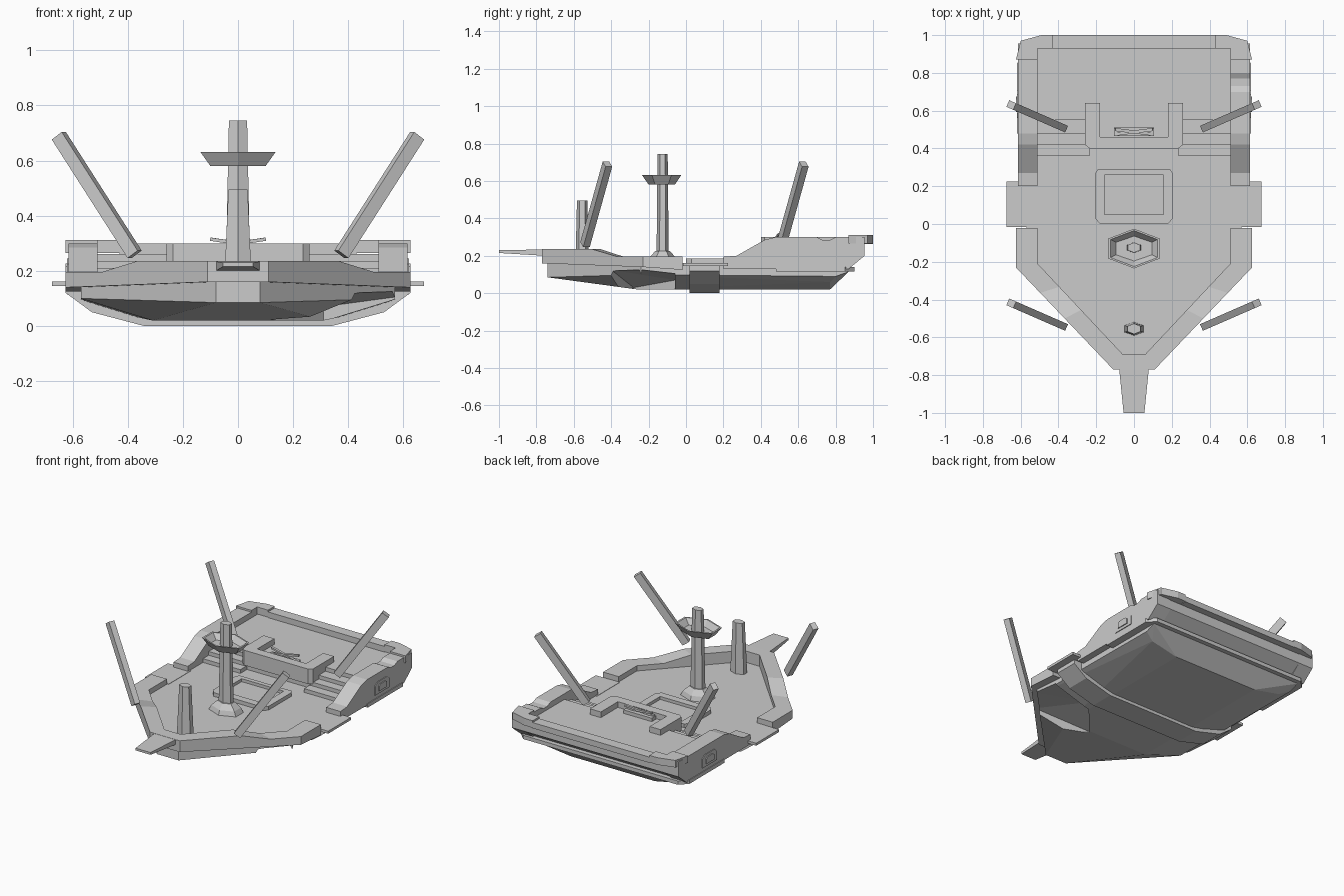
import bpy, bmesh
from math import pi, cos, sin
from mathutils import Vector

cube = bpy.data.objects.get("Cube")
if cube:
    bpy.data.objects.remove(cube)

grey = bpy.data.materials.new("pale_grey")
grey.use_nodes = True
grey.diffuse_color = (0.6, 0.6, 0.6, 1)
grey.node_tree.nodes["Principled BSDF"].inputs["Base Color"].default_value = (0.6, 0.6, 0.6, 1)


def finish(name, bm):
    bmesh.ops.recalc_face_normals(bm, faces=bm.faces[:])
    mesh = bpy.data.meshes.new(name)
    bm.to_mesh(mesh)
    bm.free()
    mesh.materials.append(grey)
    obj = bpy.data.objects.new(name, mesh)
    bpy.context.collection.objects.link(obj)
    return obj


def loft(name, loops):
    """Skin a row of equal point loops and cap both ends."""
    bm = bmesh.new()
    rows = [[bm.verts.new(p) for p in loop] for loop in loops]
    n = len(rows[0])
    for a, b in zip(rows, rows[1:]):
        for i in range(n):
            j = (i + 1) % n
            bm.faces.new((a[i], a[j], b[j], b[i]))
    bm.faces.new(rows[0])
    bm.faces.new(rows[-1])
    return finish(name, bm)


def slab(name, outline, z0, z1):
    return loft(name, [[(x, y, z) for x, y in outline] for z in (z0, z1)])


def across(name, profile, x0, x1):
    return loft(name, [[(x, y, z) for y, z in profile] for x in (x0, x1)])


def box(name, x0, x1, y0, y1, z0, z1):
    return slab(name, [(x0, y0), (x1, y0), (x1, y1), (x0, y1)], z0, z1)


def mirrored(half):
    return half + [(-x, y) for x, y in reversed(half)]


def convex(name, points):
    bm = bmesh.new()
    for p in points:
        bm.verts.new(p)
    bmesh.ops.convex_hull(bm, input=bm.verts[:])
    return finish(name, bm)


def hexagon(rx, ry, y, z):
    return [(rx * cos(pi / 6 + i * pi / 3) / cos(pi / 6), y + ry * sin(pi / 6 + i * pi / 3), z)
            for i in range(6)]


def beam(name, a, b, w, h):
    a, b = Vector(a), Vector(b)
    d = (b - a).normalized()
    u = d.cross(Vector((0, 0, 1))).normalized()
    v = d.cross(u)
    return loft(name, [[p + u * w * i + v * h * j for i, j in ((-1, -1), (1, -1), (1, 1), (-1, 1))]
                       for p in (a, b)])


# Lower hull, with a dent in the left bow
hull_points = [(0.08, -0.74, 0.16), (0.08, -0.74, 0.085), (0.57, -0.24, 0.16), (0.57, -0.24, 0.10),
               (0.31, -0.26, 0.02), (0.31, 0.77, 0.02), (0.5, 0.77, 0.06), (0.57, 0.87, 0.115),
               (0.57, 0.8, 0.09), (0.57, 0.87, 0.16)]
hull = convex("lower_hull", [(s * x, y, z) for x, y, z in hull_points for s in (1, -1)])
cutter = convex("dent_cutter", [(0.12, -0.28, -0.02), (0.31, -0.06, -0.02), (0.7, -0.06, -0.02),
                                (0.42, -0.5, -0.02), (0.12, -0.28, 0.03), (0.31, -0.06, 0.07),
                                (0.68, -0.06, 0.12), (0.45, -0.4, 0.125), (0.56, -0.25, 0.125)])
cutter.hide_render = True
cutter.hide_set(True)
cut = hull.modifiers.new("dent", "BOOLEAN")
cut.operation = "DIFFERENCE"
cut.object = cutter

# Rib around the middle of the hull
rib = mirrored([(0.625, 0.15), (0.625, 0.12), (0.53, 0.05), (0.34, 0.0)])
loft("hull_rib", [[(x, y, z) for x, z in rib] for y in (0.02, 0.18)])

# Decks, stairs and stern block
slab("main_deck", mirrored([(0.56, 0.8), (0.56, -0.22), (0.07, -0.73)]), 0.135, 0.16)
stairs = [(0.36, 0.14), (0.36, 0.185), (0.42, 0.185), (0.42, 0.21), (0.48, 0.21), (0.48, 0.235),
          (0.55, 0.235), (0.55, 0.262), (0.6, 0.262), (0.6, 0.14)]
for side, s in (("left", 1), ("right", -1)):
    across(side + "_stairs", stairs, s * 0.235, s * 0.53)
across("stern_block", [(0.56, 0.14), (0.87, 0.14), (0.955, 0.2), (0.955, 0.262), (0.56, 0.262)], -0.6, 0.6)
box("quarter_deck_front", -0.235, 0.235, 0.43, 0.58, 0.14, 0.262)
slab("stern_ledge", mirrored([(0.62, 0.48), (0.62, 0.85), (0.57, 0.9)]), 0.115, 0.14)

# Raised surround at the front of the quarter deck
slab("surround_rail", mirrored([(0.18, 0.46), (0.18, 0.64), (0.26, 0.64), (0.26, 0.42), (0.235, 0.4)])[::-1],
     0.2, 0.3)

# Steering gear
box("gear_base", -0.105, 0.105, 0.465, 0.51, 0.26, 0.285)
for s in (1, -1):
    beam("gear_arm", (-0.1 * s, 0.475, 0.285), (0.1 * s, 0.5, 0.315), 0.008, 0.006)

# Bulwarks on both sides
def wall(name, stations, s):
    """Stations hold outer x, outer y, inner x, inner y, bottom z and top z."""
    loft(name, [[(s * ox, oy, b), (s * ox, oy, t), (s * ix, iy, t), (s * ix, iy, b)]
                for ox, oy, ix, iy, b, t in stations])


def bow_station(t, top):
    """Point t runs from the stem to the shoulder."""
    return (0.11 + 0.515 * t, -0.77 + 0.54 * t, 0.05 + 0.46 * t, -0.7 + 0.49 * t, 0.16 - 0.02 * t, top)


for side, s in (("left", 1), ("right", -1)):
    wall(side + "_bow_bulwark", [bow_station(0, 0.235), bow_station(0.5, 0.235), bow_station(0.75, 0.195),
                                 bow_station(1, 0.195), (0.625, -0.02, 0.51, -0.02, 0.125, 0.195)], s)
    tops = [(0.2, 0.195), (0.27, 0.2), (0.42, 0.285), (0.48, 0.3)]
    if s > 0:
        tops += [(0.7, 0.3), (0.73, 0.285), (0.77, 0.285), (0.8, 0.3)]
    tops += [(0.87, 0.3), (0.955, 0.3)]
    wall(side + "_stern_bulwark",
         [(0.615, y, 0.51, y, 0.2 if y > 0.9 else 0.13, t) for y, t in tops], s)
    box(side + "_boarding_platform", s * 0.5, s * 0.675, -0.015, 0.225, 0.145, 0.162)
    slab(side + "_stern_corner", [(s * x, y) for x, y in
         ((0.43, 0.93), (0.51, 0.93), (0.51, 0.87), (0.625, 0.87), (0.6, 0.97), (0.49, 1), (0.43, 1))],
         0.265, 0.312)
    # Side window: arched frame with a small raised pane
    for part, m, x in (("frame", 1, 0.62), ("pane", 0.55, 0.626)):
        arch = [(-0.075, -0.04), (0.075, -0.04), (0.075, 0.02), (0.05, 0.04), (-0.05, 0.04), (-0.075, 0.02)]
        across(side + "_window_" + part, [(0.635 + m * y, 0.205 + m * z) for y, z in arch], s * 0.6, s * x)
    # Leaning spars
    for place, y in (("front", -0.54), ("rear", 0.51)):
        beam(side + "_" + place + "_spar", (s * 0.375, y, 0.26), (s * 0.65, y + 0.12, 0.69), 0.019, 0.024)

box("stern_rail", -0.43, 0.43, 0.93, 1.0, 0.262, 0.3)
slab("stem_cap", mirrored([(0.11, -0.77), (0.06, -0.69)]), 0.16, 0.235)
loft("bowsprit", [[(-w, y, b), (w, y, b), (w, y, t), (-w, y, t)]
                  for y, w, b, t in ((-0.75, 0.08, 0.2, 0.234), (-1, 0.055, 0.215, 0.23))])

# Cargo hatch: chamfered rim with a sunken panel
rim = mirrored([(0.18, 0.0), (0.205, 0.03), (0.205, 0.27), (0.19, 0.29)])
opening = mirrored([(0.155, 0.05), (0.155, 0.06), (0.155, 0.25), (0.155, 0.26)])
loft("hatch_rim", [[(x, y, z) for x, y in ring] for ring, z in
                   ((rim, 0.155), (rim, 0.185), (opening, 0.185), (opening, 0.165))])

# Masts and lookout
loft("main_mast", [hexagon(0.045, 0.033, -0.125, 0.16), hexagon(0.033, 0.027, -0.125, 0.745)])
loft("main_mast_foot", [hexagon(0.1, 0.08, -0.125, 0.16), hexagon(0.085, 0.07, -0.125, 0.19),
                        hexagon(0.05, 0.04, -0.125, 0.225)])
loft("lookout", [hexagon(0.1, 0.07, -0.13, 0.58), hexagon(0.137, 0.105, -0.13, 0.632),
                 hexagon(0.125, 0.095, -0.13, 0.632), hexagon(0.095, 0.066, -0.13, 0.595)])
loft("front_mast", [hexagon(0.05, 0.036, -0.555, 0.15), hexagon(0.035, 0.028, -0.555, 0.495)])
